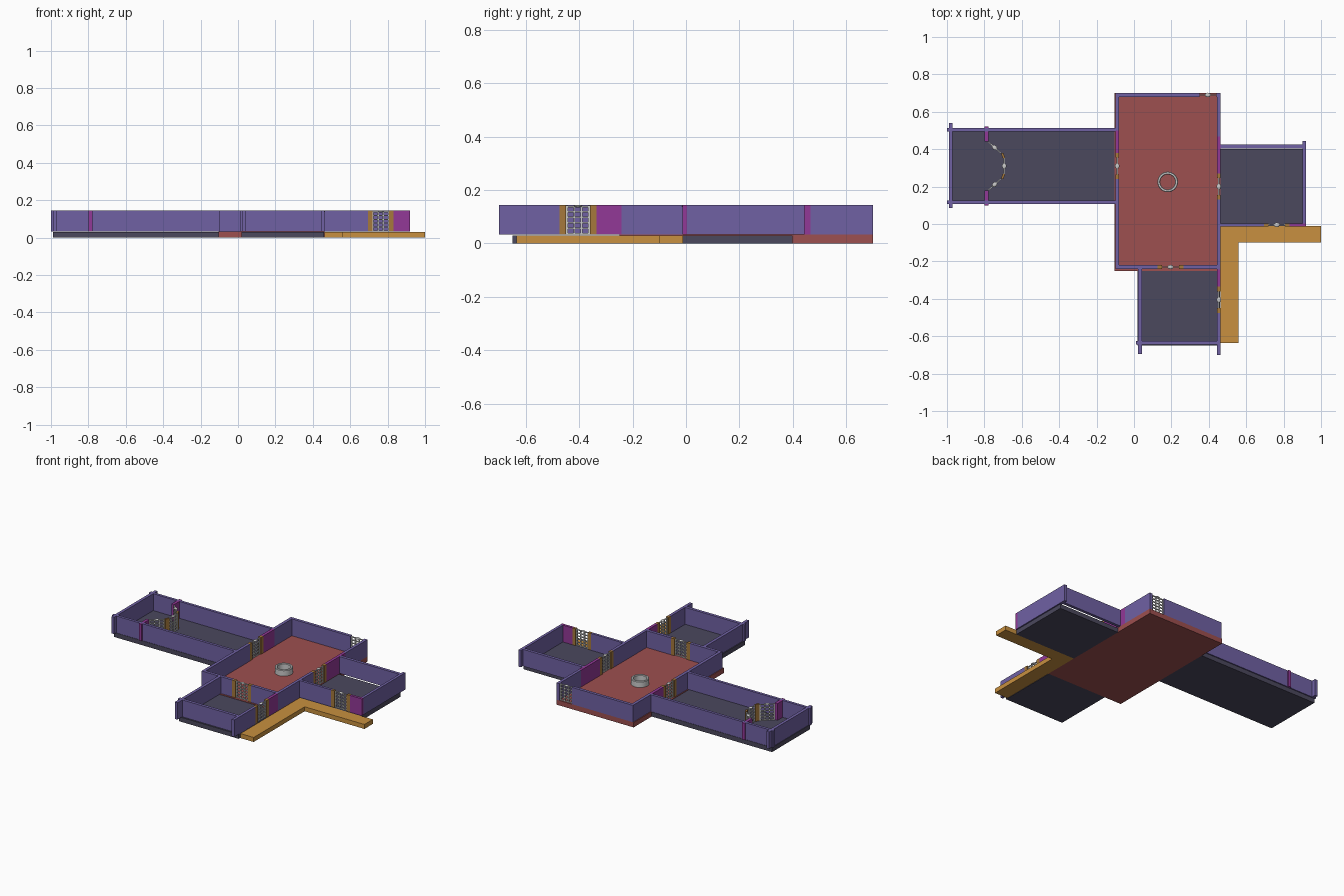
import bpy, bmesh, math
from mathutils import Matrix, Vector

if "Cube" in bpy.data.objects:
    bpy.data.objects.remove(bpy.data.objects["Cube"])

FLOOR, TOP = 0.033, 0.145


def mat(name, *rgb):
    m = bpy.data.materials.new(name)
    m.diffuse_color = (*rgb, 1)
    m.use_nodes = True
    m.node_tree.nodes["Principled BSDF"].inputs["Base Color"].default_value = m.diffuse_color
    return m


PURPLE = mat("purple", 0.16, 0.12, 0.37)
DARK = mat("slate", 0.07, 0.065, 0.11)
RED = mat("red", 0.34, 0.08, 0.08)
ORANGE = mat("orange", 0.58, 0.28, 0.05)
BROWN = mat("door_brown", 0.38, 0.19, 0.045)
MAGENTA = mat("magenta", 0.29, 0.04, 0.31)


def add_box(bm, x0, x1, y0, y1, z0, z1):
    m = (Matrix.Translation(((x0 + x1) / 2, (y0 + y1) / 2, (z0 + z1) / 2))
         @ Matrix.Diagonal((x1 - x0, y1 - y0, z1 - z0, 1)))
    bmesh.ops.create_cube(bm, size=1, matrix=m)


def finish(bm, name, material=None):
    me = bpy.data.meshes.new(name)
    bm.to_mesh(me)
    bm.free()
    ob = bpy.data.objects.new(name, me)
    bpy.context.collection.objects.link(ob)
    if material:
        me.materials.append(material)
    return ob


def box(name, x0, x1, y0, y1, material, z0=FLOOR, z1=TOP):
    bm = bmesh.new()
    add_box(bm, x0, x1, y0, y1, z0, z1)
    return finish(bm, name, material)


def gate(name, x, y, angle, w=0.09):
    """Barred gate, 3 x 5 cells, with a small round cap on top."""
    bm = bmesh.new()
    t, h = 0.0035, TOP - FLOOR - 0.003
    for i in range(4):
        c = -w / 2 + t + i * (w - 2 * t) / 3
        add_box(bm, c - t, c + t, -t, t, FLOOR, FLOOR + h)
    for i in range(6):
        c = FLOOR + t + i * (h - 2 * t) / 5
        add_box(bm, -w / 2, w / 2, -t * 0.9, t * 0.9, c - t * 0.8, c + t * 0.8)
    bmesh.ops.create_uvsphere(
        bm, u_segments=12, v_segments=6, radius=1,
        matrix=Matrix.Translation((0, 0, TOP - 0.005)) @ Matrix.Diagonal((0.016, 0.012, 0.005, 1)))
    ob = finish(bm, name)
    ob.location = (x, y, 0)
    ob.rotation_euler.z = angle
    return ob


def run(name, along, c0, c1, pieces):
    """Straight wall between c0 and c1 across; pieces are (start, end, kind)."""
    for i, (a, b, kind) in enumerate(pieces):
        def part(n, s, e, m):
            if along == "x":
                box(n, s, e, c0, c1, m)
            else:
                box(n, c0, c1, s, e, m)
        if kind in ("door", "window"):
            mid, c = (a + b) / 2, (c0 + c1) / 2
            if along == "x":
                gate(name + "_gate", mid, c, 0)
            else:
                gate(name + "_gate", c, mid, math.pi / 2)
            if kind == "door":
                part(name + "_door_side_a", a, mid - 0.045, BROWN)
                part(name + "_door_side_b", mid + 0.045, b, BROWN)
        else:
            part(f"{name}_{i}", a, b, kind)


# Floors
box("hall_floor", -0.105, 0.463, -0.25, 0.70, RED, 0, FLOOR)
box("left_room_floor", -0.99, -0.105, 0.11, 0.51, DARK, 0, FLOOR - 0.003)
box("right_room_floor", 0.463, 0.915, -0.012, 0.40, DARK, 0, FLOOR - 0.003)
box("front_room_floor", 0.02, 0.46, -0.65, -0.25, DARK, 0, FLOOR - 0.003)

# L-shaped path
bm = bmesh.new()
pts = [(0.463, -0.012), (1, -0.012), (1, -0.10), (0.56, -0.10), (0.56, -0.635), (0.463, -0.635)]
face = bm.faces.new([bm.verts.new((x, y, 0)) for x, y in pts])
ext = bmesh.ops.extrude_face_region(bm, geom=[face])["geom"]
bmesh.ops.translate(bm, verts=[v for v in ext if isinstance(v, bmesh.types.BMVert)],
                    vec=(0, 0, 0.03))
bmesh.ops.recalc_face_normals(bm, faces=bm.faces[:])
finish(bm, "path", ORANGE)

# Hall walls; the right one continues along the front room
run("hall_left_wall", "y", -0.10, -0.08,
    [(-0.22, 0.24, PURPLE), (0.24, 0.38, "door"), (0.38, 0.50, MAGENTA), (0.50, 0.68, PURPLE)])
run("hall_back_wall", "x", 0.68, 0.70,
    [(-0.10, 0.35, PURPLE), (0.35, 0.44, "window"), (0.44, 0.463, PURPLE)])
run("hall_right_wall", "y", 0.444, 0.463,
    [(-0.70, -0.475, PURPLE), (-0.475, -0.335, "door"), (-0.335, -0.242, MAGENTA),
     (-0.242, 0.13, PURPLE), (0.13, 0.27, "door"), (0.27, 0.467, MAGENTA), (0.467, 0.68, PURPLE)])
run("hall_front_wall", "x", -0.24, -0.22,
    [(-0.10, 0.125, PURPLE), (0.125, 0.265, "door"), (0.265, 0.444, PURPLE)])

# Right room
box("right_room_back_wall", 0.463, 0.902, 0.405, 0.425, PURPLE)
box("right_room_end_wall", 0.902, 0.92, 0.003, 0.445, PURPLE)
run("right_room_front_wall", "x", -0.013, 0.004,
    [(0.463, 0.695, PURPLE), (0.695, 0.832, "door"), (0.832, 0.92, MAGENTA)])

# Front room
box("front_room_left_wall", 0.022, 0.042, -0.695, -0.24, PURPLE)
box("front_room_front_wall", 0.042, 0.444, -0.645, -0.625, PURPLE)
box("front_room_wall_stub", 0.01, 0.022, -0.645, -0.625, PURPLE)

# Left room and its divider stubs, mirrored about the room's middle line
MID = 0.31
for s, side in ((1, "back"), (-1, "front")):
    def mbox(name, x0, x1, a, b, m):
        y0, y1 = sorted((MID + s * a, MID + s * b))
        box(f"left_room_{side}_{name}", x0, x1, y0, y1, m)
    mbox("wall", -0.97, -0.10, 0.185, 0.203, PURPLE)
    mbox("wall_stub", -1.0, -0.99, 0.185, 0.203, PURPLE)
    mbox("divider", -0.798, -0.778, 0.132, 0.212, MAGENTA)
    # Angled gate of the bay
    a, b = Vector((-0.782, MID + s * 0.132)), Vector((-0.708, MID + s * 0.065))
    d, c = b - a, (a + b) / 2
    gate(f"bay_{side}_gate", c.x, c.y, math.atan2(d.y, d.x), 0.092)
    # Narrow panel between the gates
    p = box(f"bay_{side}_panel", -0.014, 0.014, -0.006, 0.006, BROWN)
    p.location = (-0.700, MID + s * 0.055, 0)
    p.rotation_euler.z = math.radians(-s * 68)
gate("bay_middle_gate", -0.694, MID, math.pi / 2)
box("left_room_end_wall", -0.99, -0.97, 0.085, 0.54, PURPLE)

# Round well in the hall, lathed from a profile
bm = bmesh.new()
prof = [(0.040, 0), (0.055, 0), (0.055, 0.036), (0.052, 0.040), (0.043, 0.040), (0.040, 0.036)]
vs = [bm.verts.new((r, 0, z)) for r, z in prof]
es = [bm.edges.new((vs[i], vs[(i + 1) % len(vs)])) for i in range(len(vs))]
bmesh.ops.spin(bm, geom=vs + es, cent=(0, 0, 0), axis=(0, 0, 1),
               angle=2 * math.pi, steps=32, use_merge=True)
bmesh.ops.remove_doubles(bm, verts=bm.verts[:], dist=1e-5)
bmesh.ops.recalc_face_normals(bm, faces=bm.faces[:])
well = finish(bm, "well")
well.location = (0.18, 0.225, FLOOR)
bpy.context.view_layer.objects.active = well
well.select_set(True)
bpy.ops.object.shade_smooth_by_angle(angle=math.radians(35))
